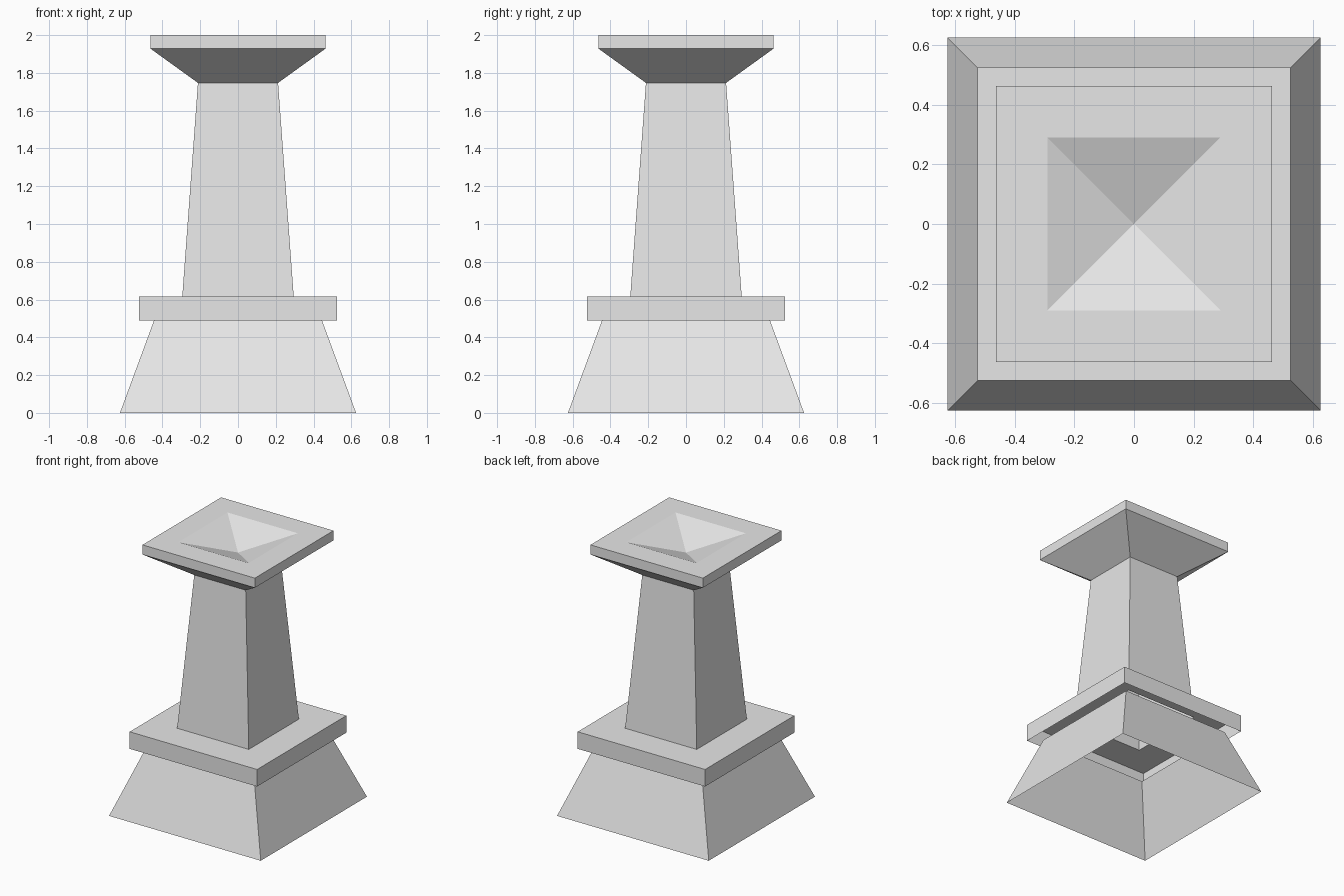
import bpy
import bmesh

cube = bpy.data.objects.get("Cube")
if cube:
    bpy.data.objects.remove(cube, do_unlink=True)

# Single stone colour
stone = bpy.data.materials.new("light_grey_stone")
stone.use_nodes = True
grey = (0.8, 0.8, 0.8, 1.0)
stone.diffuse_color = grey
stone.node_tree.nodes["Principled BSDF"].inputs["Base Color"].default_value = grey


def square_shell(name, profile):
    """Open shell of square rings from (half width, height) pairs; zero width makes a point."""
    bm = bmesh.new()
    rings = []
    for half, z in profile:
        if half == 0:
            rings.append([bm.verts.new((0, 0, z))] * 4)
        else:
            rings.append([bm.verts.new((sx * half, sy * half, z))
                          for sx, sy in ((-1, -1), (1, -1), (1, 1), (-1, 1))])
    for low, high in zip(rings, rings[1:]):
        for i in range(4):
            j = (i + 1) % 4
            corners = [low[i], low[j], high[j], high[i]]
            bm.faces.new(list(dict.fromkeys(corners)))
    mesh = bpy.data.meshes.new(name)
    bm.to_mesh(mesh)
    bm.free()
    mesh.materials.append(stone)
    obj = bpy.data.objects.new(name, mesh)
    bpy.context.collection.objects.link(obj)
    return obj


# Flared foot, open at both ends
square_shell("base", [(0.625, 0), (0.445, 0.488)])

# Ledge with an open underside and a square opening below the post
square_shell("ledge", [(0.525, 0.488), (0.525, 0.615), (0.295, 0.615)])

# Tapered post
square_shell("post", [(0.295, 0.615), (0.212, 1.747)])

# Flared cap with a sunken pyramid in its top
square_shell("cap", [(0.212, 1.747), (0.463, 1.928), (0.463, 2.0),
                     (0.29, 2.0), (0, 1.89)])
